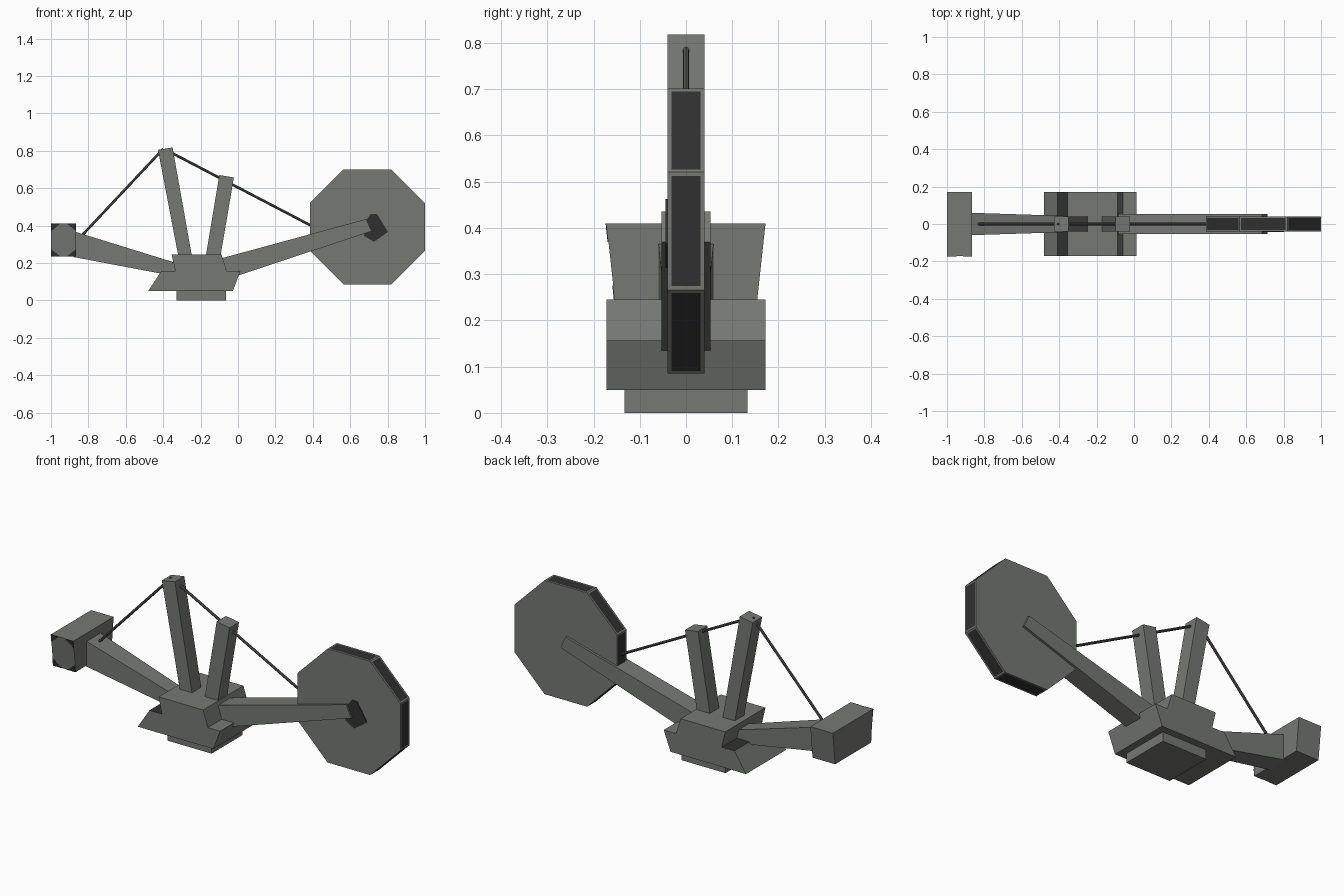
import bpy, bmesh, math
from mathutils import Vector

cube = bpy.data.objects.get("Cube")
if cube:
    bpy.data.objects.remove(cube, do_unlink=True)


def material(name, rgb):
    m = bpy.data.materials.new(name)
    m.use_nodes = True
    m.diffuse_color = (*rgb, 1)
    m.node_tree.nodes["Principled BSDF"].inputs["Base Color"].default_value = (*rgb, 1)
    return m


STEEL = material("grey steel", (0.18, 0.19, 0.175))
DARK = material("dark steel", (0.03, 0.03, 0.03))
CABLE = material("cable grey", (0.09, 0.095, 0.09))


def finish(name, bm, *mats):
    bmesh.ops.recalc_face_normals(bm, faces=bm.faces)
    mesh = bpy.data.meshes.new(name)
    bm.to_mesh(mesh)
    bm.free()
    for m in mats:
        mesh.materials.append(m)
    obj = bpy.data.objects.new(name, mesh)
    bpy.context.collection.objects.link(obj)
    return obj


def prism(profile, y0, y1):
    """Extrude an x-z profile; y0 and y1 map (x, z) to the front and back depth."""
    bm = bmesh.new()
    front = [bm.verts.new((x, y0(x, z), z)) for x, z in profile]
    back = [bm.verts.new((x, y1(x, z), z)) for x, z in profile]
    bm.faces.new(front)
    bm.faces.new(back)
    n = len(profile)
    for i in range(n):
        j = (i + 1) % n
        bm.faces.new((front[i], front[j], back[j], back[i]))
    return bm


def symmetric(profile, width):
    w = width if callable(width) else (lambda x, z: width)
    return prism(profile, lambda x, z: -w(x, z), w)


def cable(name, a, b, radius=0.007):
    a, b = Vector(a), Vector(b)
    bm = bmesh.new()
    bmesh.ops.create_cone(bm, cap_ends=True, segments=8, radius1=radius,
                          radius2=radius, depth=(b - a).length)
    obj = finish(name, bm, CABLE)
    obj.location = (a + b) / 2
    obj.rotation_euler = (b - a).to_track_quat('Z', 'Y').to_euler()


# Chassis with a raised, skewed cab block
bm = symmetric([(-.355, .245), (-.088, .245), (-.06, .157), (.013, .157),
                (-.028, .05), (-.48, .05), (-.41, .157), (-.335, .157)], 0.172)
bm.normal_update()
for f in bm.faces:
    c = f.calc_center_median()
    if c.x < -.36 and abs(c.z - .157) < .01:
        f.material_index = 1
finish("chassis", bm, STEEL, DARK)

# Base under the chassis
finish("base", symmetric([(-.33, 0), (-.065, 0), (-.065, .06), (-.33, .06)], 0.133), STEEL)

# Masts
finish("rear_mast", symmetric([(-.428, .805), (-.35, .818), (-.24, .2), (-.312, .2)], 0.04), STEEL)
finish("front_mast", symmetric([(-.10, .67), (-.022, .657), (-.1, .2), (-.178, .2)], 0.04), STEEL)

# Arms, front to the wheel and rear to the counterweight
finish("wheel_boom", symmetric([(-.1, .222), (.685, .435), (.715, .37), (-.1, .1)], 0.053), STEEL)
finish("rear_boom", symmetric([(-.88, .37), (-.25, .175), (-.25, .113), (-.88, .232)],
                              lambda x, z: 0.06 if x < -.5 else 0.04), STEEL)

# Counterweight, narrower at the bottom
X0, X1, Z0, Z1 = -1.0, -.865, .235, .41


def weight_width(x, z):
    return 0.153 + 0.019 * (z - Z0) / (Z1 - Z0)


finish("counterweight", symmetric([(X0, Z0), (X1, Z0), (X1, Z1), (X0, Z1)], weight_width), STEEL)

# Dark corner plates on the front end of the counterweight
for side, x, sx in (("right", X0, 1), ("left", X1, -1)):
    for level, z, sz in (("lower", Z0, 1), ("upper", Z1, -1)):
        corner = [(x, z), (x + sx * .05, z), (x, z + sz * .04)]
        finish(f"counterweight_{level}_{side}_corner",
               prism(corner, lambda x, z: -weight_width(x, z) - .002,
                     lambda x, z: -weight_width(x, z) + .003), DARK)

# Octagonal digging wheel with dark inset rim panels
CX, CZ, R = .692, .393, .308 / math.cos(math.pi / 8)
octagon = [(CX + R * math.cos((i + .5) * math.pi / 4),
            CZ + R * math.sin((i + .5) * math.pi / 4)) for i in range(8)]
bm = symmetric(octagon, 0.04)
bmesh.ops.recalc_face_normals(bm, faces=bm.faces)
rim = [f for f in bm.faces if abs(f.normal.y) < .5]
bmesh.ops.inset_individual(bm, faces=rim, thickness=0.012)
for f in rim:
    f.material_index = 1
finish("digging_wheel", bm, STEEL, DARK)

# Hub plate on the front of the wheel
hub = [(.685, .43), (.711, .463), (.743, .463), (.802, .366), (.727, .313), (.674, .345)]
finish("hub_plate", prism(hub, lambda x, z: -.044, lambda x, z: -.038), DARK)

# Stay cables
cable("rear_cable", (-.83, 0, .352), (-.40, 0, .81))
cable("front_cable", (-.38, 0, .802), (.40, 0, .395))
